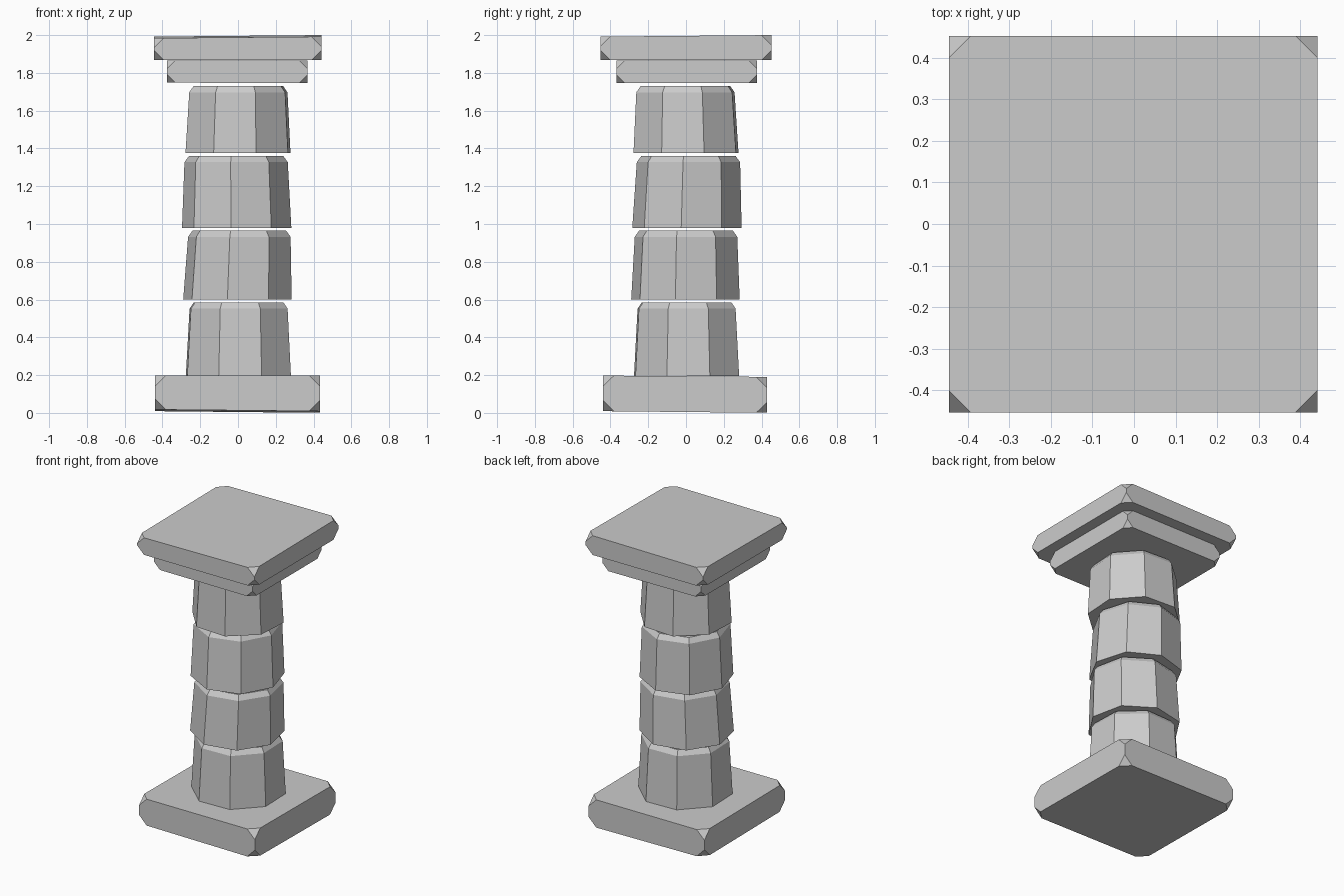
import bpy, bmesh
from math import cos, sin, radians

if "Cube" in bpy.data.objects:
    bpy.data.objects.remove(bpy.data.objects["Cube"])


def finish(name, bm):
    bmesh.ops.recalc_face_normals(bm, faces=bm.faces[:])
    mesh = bpy.data.meshes.new(name)
    bm.to_mesh(mesh)
    bm.free()
    obj = bpy.data.objects.new(name, mesh)
    bpy.context.collection.objects.link(obj)


def slab(name, x, y, bottom, top, cut):
    """Worn block; bottom/top = (height at centre, slope in x, slope in y)."""
    bm = bmesh.new()
    bmesh.ops.create_cube(bm, size=2)
    for v in bm.verts:
        h, sx, sy = top if v.co.z > 0 else bottom
        v.co.x = x[1] if v.co.x > 0 else x[0]
        v.co.y = y[1] if v.co.y > 0 else y[0]
        v.co.z = h + sx * v.co.x + sy * v.co.y
    # chipped corners
    bmesh.ops.bevel(bm, geom=bm.verts[:], offset=cut, offset_type='ABSOLUTE',
                    segments=1, profile=0.5, affect='VERTICES')
    finish(name, bm)


def drum(name, angle, z0, z1, r0, r1, c0, c1):
    """Tapered octagon with a chamfered top rim; c0/c1 = bottom/top centres."""
    bm = bmesh.new()
    rings = []
    for r, c, z in ((r0, c0, z0), (r1, c1, z1 - 0.033), (r1 - 0.024, c1, z1)):
        rings.append([bm.verts.new((c[0] + r * cos(radians(angle + 45 * i)),
                                    c[1] + r * sin(radians(angle + 45 * i)), z))
                      for i in range(8)])
    for a, b in zip(rings, rings[1:]):
        for i in range(8):
            j = (i + 1) % 8
            bm.faces.new((a[i], a[j], b[j], b[i]))
    bm.faces.new(rings[0][::-1])
    bm.faces.new(rings[-1])
    finish(name, bm)


# Base and the two capital blocks
slab("base", (-0.44, 0.435), (-0.44, 0.43), (0.009, -0.01, -0.01), (0.194, 0, -0.008), 0.058)
slab("capital_lower", (-0.377, 0.368), (-0.368, 0.376), (1.747, -0.004, 0), (1.866, 0, 0), 0.045)
slab("capital_upper", (-0.445, 0.441), (-0.453, 0.452), (1.868, 0, 0), (1.992, 0.009, 0.009), 0.052)

# Four stacked shaft drums
drums = [
    (24.5, 0.195, 0.585, 0.297, 0.277, (0.002, 0.003), (0.003, 0.003)),
    (-10.5, 0.60, 0.965, 0.292, 0.276, (-0.003, -0.003), (0.007, 0.0)),
    (-6.0, 0.98, 1.36, 0.291, 0.275, (-0.007, 0.005), (-0.01, 0.013)),
    (-26.0, 1.375, 1.73, 0.294, 0.275, (0.0, 0.0), (0.002, -0.003)),
]
for n, d in enumerate(drums, 1):
    drum(f"shaft_drum_{n}", *d)
